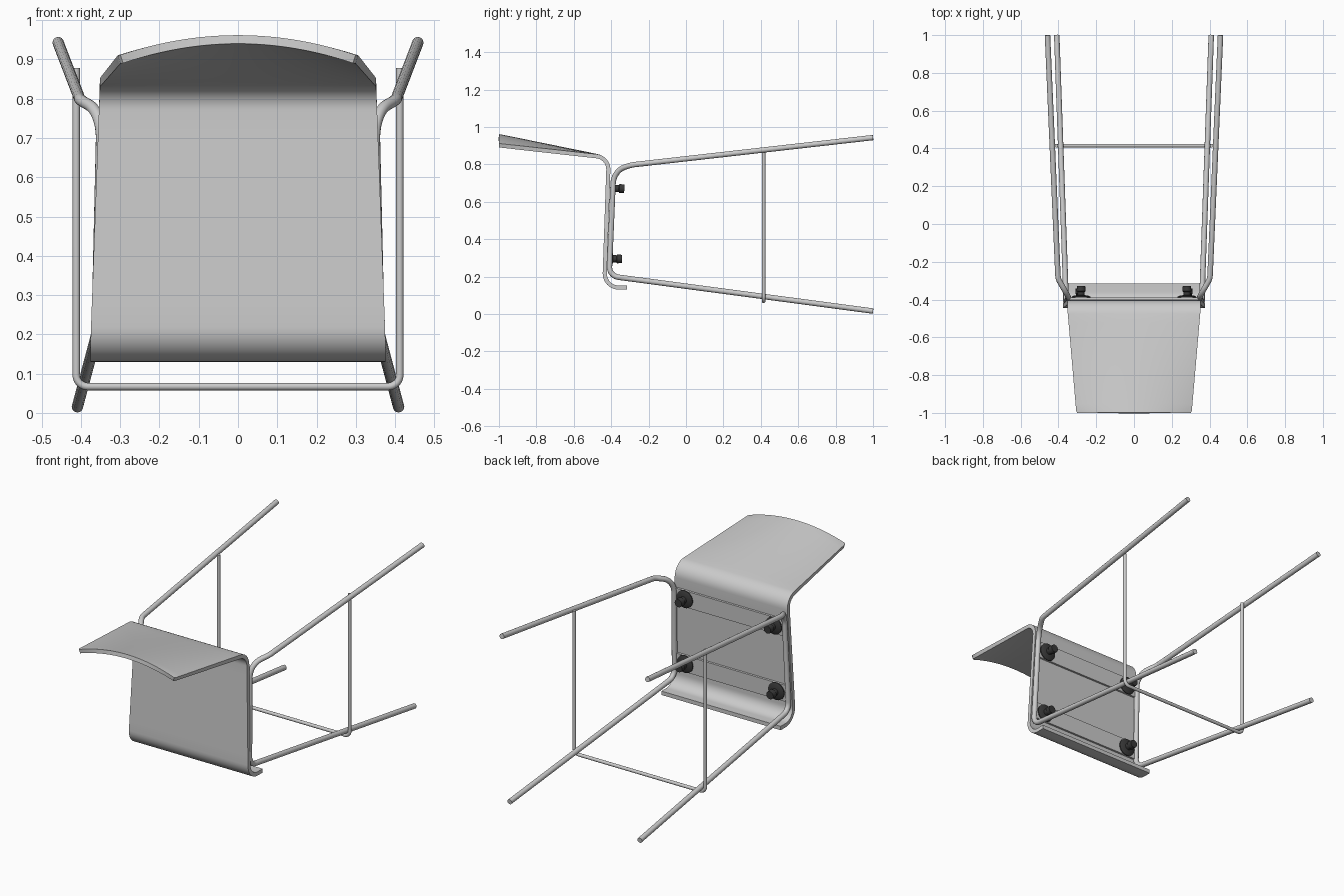
import bpy, bmesh, math
from mathutils import Vector

if "Cube" in bpy.data.objects:
    bpy.data.objects.remove(bpy.data.objects["Cube"])


def fillet(points, radii, steps=10):
    """Round the inner corners of a polyline."""
    pts = [Vector(p) for p in points]
    out = [pts[0]]
    for i, r in enumerate(radii, 1):
        p = pts[i]
        a, b = (pts[i - 1] - p).normalized(), (pts[i + 1] - p).normalized()
        half = a.angle(b) / 2
        cut = r / math.tan(half)
        centre = p + (a + b).normalized() * (r / math.sin(half))
        u, v = p + a * cut - centre, p + b * cut - centre
        sweep = u.angle(v)
        for k in range(steps + 1):
            t = k / steps
            out.append(centre + (u * math.sin((1 - t) * sweep)
                                 + v * math.sin(t * sweep)) / math.sin(sweep))
    out.append(pts[-1])
    return out


def smooth(obj, angle=40):
    bpy.ops.object.select_all(action='DESELECT')
    obj.select_set(True)
    bpy.context.view_layer.objects.active = obj
    bpy.ops.object.shade_smooth_by_angle(angle=math.radians(angle))


def tube(name, path, radius):
    cu = bpy.data.curves.new(name, 'CURVE')
    cu.dimensions = '3D'
    cu.bevel_depth = radius
    cu.bevel_resolution = 5
    cu.use_fill_caps = True
    sp = cu.splines.new('POLY')
    sp.points.add(len(path) - 1)
    for p, co in zip(sp.points, path):
        p.co = (*co, 1)
    obj = bpy.data.objects.new(name, cu)
    bpy.context.collection.objects.link(obj)
    bpy.ops.object.select_all(action='DESELECT')
    obj.select_set(True)
    bpy.context.view_layer.objects.active = obj
    bpy.ops.object.convert(target='MESH')
    smooth(bpy.context.object)


def mesh_object(name, bm):
    bmesh.ops.recalc_face_normals(bm, faces=bm.faces)
    me = bpy.data.meshes.new(name)
    bm.to_mesh(me)
    bm.free()
    obj = bpy.data.objects.new(name, me)
    bpy.context.collection.objects.link(obj)
    return obj


# Bent seat and backrest shell: swept profile, tapering and crowned at the back
profile = fillet([(0, -0.315, 0.141), (0, -0.437, 0.141), (0, -0.413, 0.836),
                  (0, -1.0, 0.901)], [0.075, 0.07])
rows = []
for a, b in zip(profile, profile[1:]):
    n = max(1, round((b - a).length / 0.05))
    rows += [a.lerp(b, k / n) for k in range(n)]
rows += [profile[-1].lerp(rows[-1], 0.2), profile[-1]]
COLS = 32
bm = bmesh.new()
grid = []
for i, p in enumerate(rows):
    t = max(0.0, (-0.46 - p.y) / 0.54)
    s = min(1.0, max(0.0, (p.z - 0.2) / 0.63))
    half = 0.375 - 0.023 * s - 0.05 * t
    if i == len(rows) - 1:
        half -= 0.006
    grid.append([bm.verts.new((half * u, p.y, p.z + 0.05 * t * (1 - u * u)))
                 for u in (2 * j / COLS - 1 for j in range(COLS + 1))])
for r0, r1 in zip(grid, grid[1:]):
    for j in range(COLS):
        bm.faces.new((r0[j], r0[j + 1], r1[j + 1], r1[j]))
shell = mesh_object("seat_shell", bm)
mod = shell.modifiers.new("thickness", 'SOLIDIFY')
mod.thickness = 0.022
mod.offset = 0
bpy.context.view_layer.objects.active = shell
shell.select_set(True)
bpy.ops.object.modifier_apply(modifier=mod.name)
smooth(shell)

# Side frames: back leg, seat rail and front leg in one bent tube
for side, s in (("left", -1), ("right", 1)):
    path = fillet([(s * 0.458, 1.0, 0.943), (s * 0.402, -0.29, 0.797),
                   (s * 0.346, -0.387, 0.765), (s * 0.359, -0.411, 0.203),
                   (s * 0.409, 1.0, 0.0155)], [0.08, 0.095, 0.055])
    tube(side + "_leg_frame", path, 0.0145)

# U-shaped footrest bar
tube("footrest_bar", fillet([(-0.412, 0.415, 0.878), (-0.412, 0.415, 0.067),
                             (0.412, 0.415, 0.067), (0.412, 0.415, 0.878)],
                            [0.03, 0.03]), 0.0095)

# Under-seat cross plates, washers and stacking bumpers
tilt = math.atan(0.024 / 0.695)
for label, z, px in (("back", 0.672, 0.28), ("front", 0.296, 0.287)):
    y = -0.437 + (z - 0.141) * 0.0345 + 0.022
    bpy.ops.mesh.primitive_cube_add(size=1, location=(0, y, z), rotation=(-tilt, 0, 0))
    plate = bpy.context.object
    plate.name = label + "_cross_plate"
    plate.scale = (0.69, 0.012, 0.095)
    for side, s in (("left", -1), ("right", 1)):
        # Lathed washer and flared bumper
        outline = [(0, 0), (0.05, 0), (0.05, 0.006), (0.04, 0.012), (0.019, 0.015),
                   (0.019, 0.032), (0.024, 0.036), (0.022, 0.062), (0, 0.062)]
        bm = bmesh.new()
        vs = [bm.verts.new((r, 0, h)) for r, h in outline]
        es = [bm.edges.new(e) for e in zip(vs, vs[1:])]
        bmesh.ops.spin(bm, geom=vs + es, axis=(0, 0, 1), cent=(0, 0, 0),
                       steps=24, angle=2 * math.pi)
        bmesh.ops.remove_doubles(bm, verts=bm.verts, dist=1e-5)
        bumper = mesh_object(f"{label}_{side}_bumper", bm)
        bumper.location = (s * px, y + 0.005, z)
        bumper.rotation_euler = (-math.pi / 2 - tilt, 0, 0)
        mat = bpy.data.materials.get("dark_rubber") or bpy.data.materials.new("dark_rubber")
        mat.diffuse_color = (0.04, 0.04, 0.04, 1)
        mat.use_nodes = True
        mat.node_tree.nodes["Principled BSDF"].inputs["Base Color"].default_value = mat.diffuse_color
        bumper.data.materials.append(mat)
        smooth(bumper, 30)
